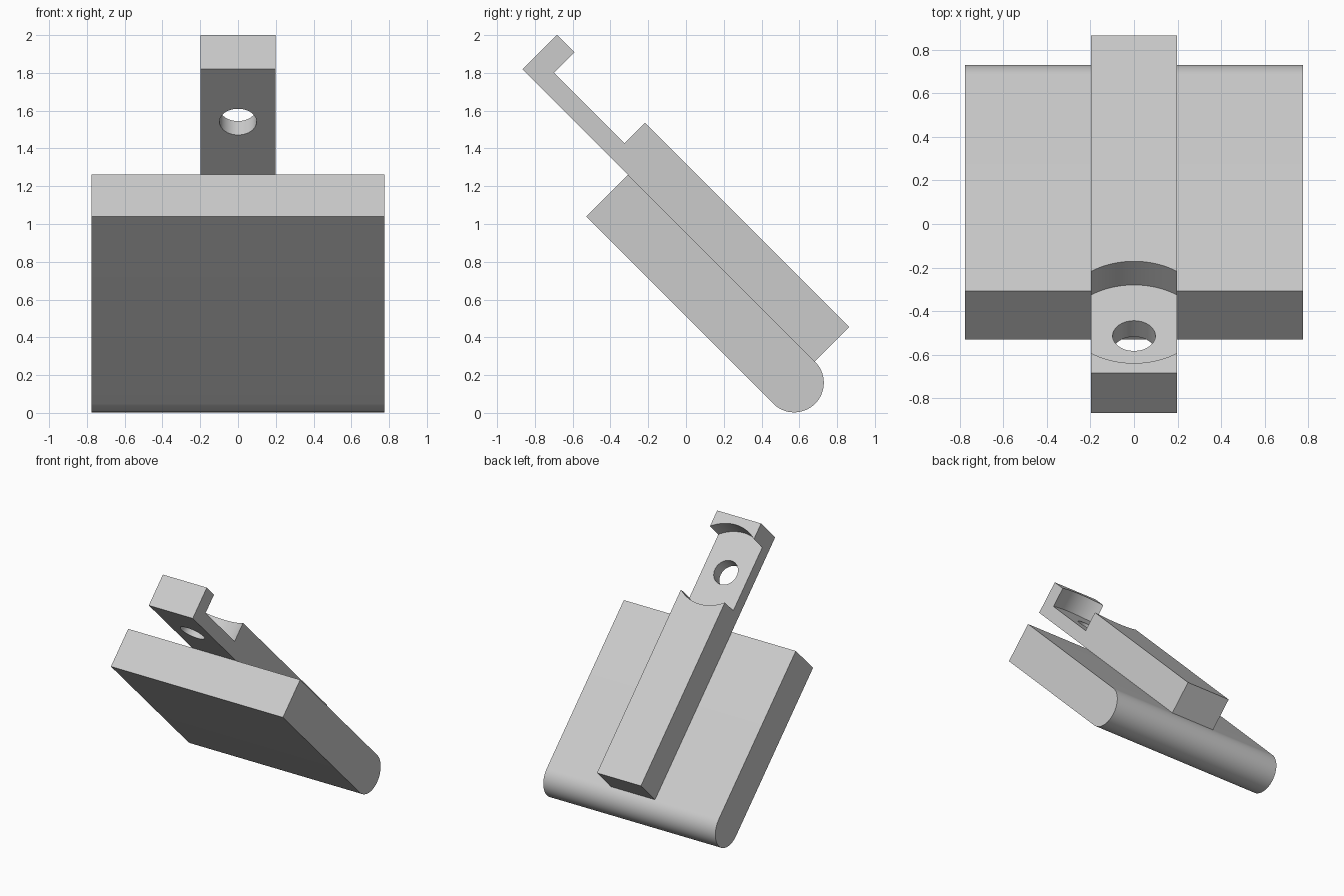
import bpy, bmesh
from math import pi, cos, sin, radians
from mathutils import Matrix

if "Cube" in bpy.data.objects:
    bpy.data.objects.remove(bpy.data.objects["Cube"])

# Parts are drawn flat (y down the slope, z out of the plate), then tilted 45 degrees
TILT = Matrix.Rotation(radians(-45), 4, 'X')


def extrude_x(name, profile, half_width):
    """Extrude a closed (y, z) profile symmetrically along x."""
    bm = bmesh.new()
    face = bm.faces.new([bm.verts.new((-half_width, y, z)) for y, z in profile])
    out = bmesh.ops.extrude_face_region(bm, geom=[face])
    moved = [g for g in out["geom"] if isinstance(g, bmesh.types.BMVert)]
    bmesh.ops.translate(bm, verts=moved, vec=(2 * half_width, 0, 0))
    bmesh.ops.recalc_face_normals(bm, faces=bm.faces)
    mesh = bpy.data.meshes.new(name)
    bm.to_mesh(mesh)
    bm.free()
    ob = bpy.data.objects.new(name, mesh)
    bpy.context.collection.objects.link(ob)
    return ob


def cut_cylinder(target, y, radius, z0, z1):
    """Subtract a cylinder standing on the slope."""
    bpy.ops.mesh.primitive_cylinder_add(vertices=96, radius=radius, depth=z1 - z0,
                                        location=(0, y, (z0 + z1) / 2))
    cutter = bpy.context.object
    cutter.hide_render = True
    mod = target.modifiers.new("cut", 'BOOLEAN')
    mod.object = cutter
    mod.solver = 'EXACT'
    bpy.context.view_layer.objects.active = target
    bpy.ops.object.modifier_apply(modifier=mod.name)
    bpy.data.objects.remove(cutter)


LOW, MID, HIGH = 0.361, 0.675, 0.932
TOP, END = -1.109, 0.292

# Wide plate with a rounded lower edge
r = (MID - LOW) / 2
arc = [(END + r * cos(a), LOW + r + r * sin(a))
       for a in (-pi / 2 + pi * i / 32 for i in range(33))]
plate = extrude_x("plate", [(TOP, MID), (TOP, LOW)] + arc, 0.775)

# Narrow bar with a round pocket and a through hole
bar = extrude_x("bar", [(-1.899, MID), (END - .003, MID), (END - .003, HIGH), (-1.899, HIGH)], 0.198)
cut_cylinder(bar, -1.504, 0.33, 0.779, 1.2)
cut_cylinder(bar, -1.504, 0.098, 0.4, 1.0)

# Tilt and shade
for ob in (plate, bar):
    ob.data.transform(TILT)
    bpy.ops.object.select_all(action='DESELECT')
    ob.select_set(True)
    bpy.context.view_layer.objects.active = ob
    bpy.ops.object.shade_smooth_by_angle(angle=radians(30))
